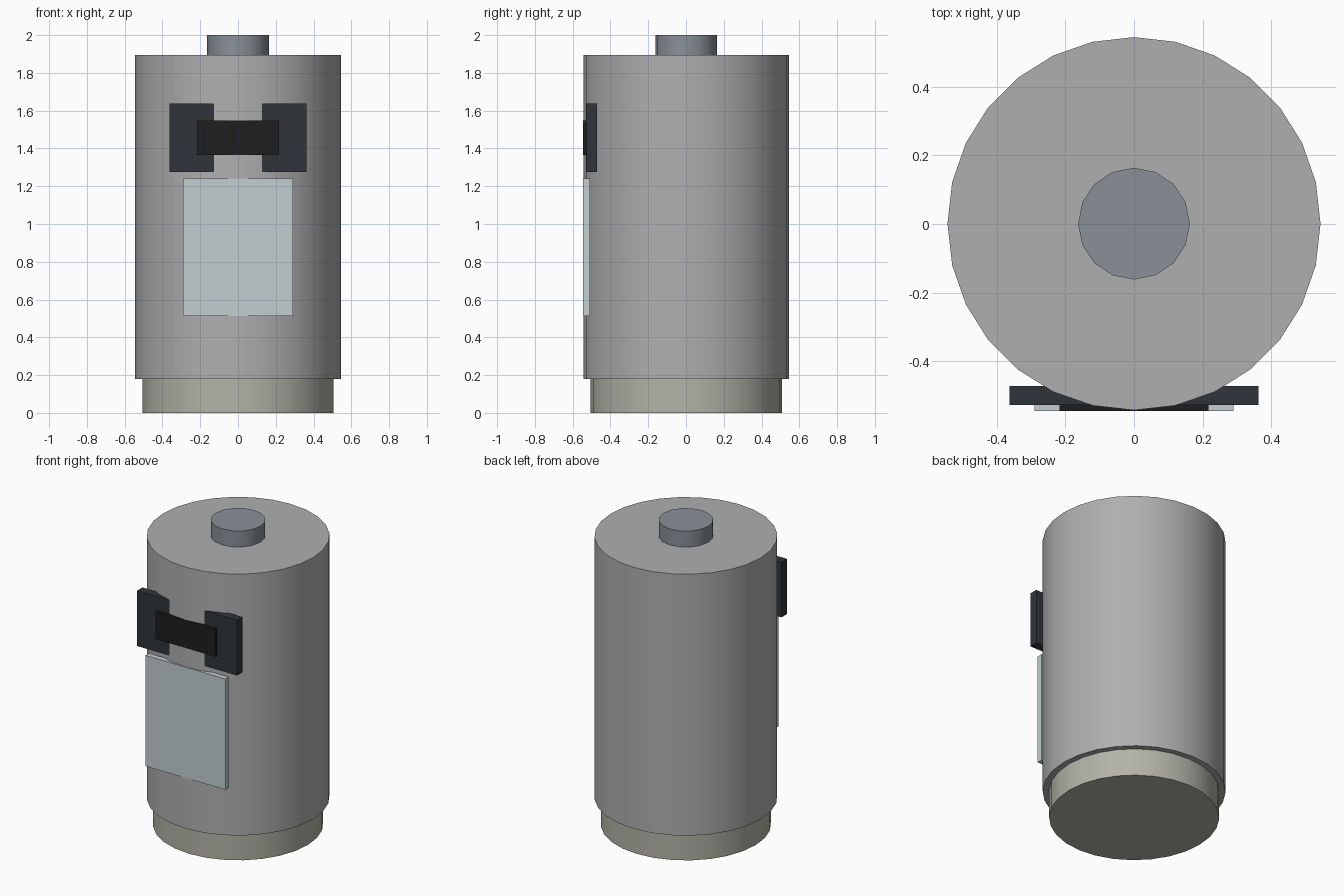
import bpy
import math

if "Cube" in bpy.data.objects:
    bpy.data.objects.remove(bpy.data.objects["Cube"])


def paint(obj, name, rgb):
    mat = bpy.data.materials.new(name)
    mat.diffuse_color = (*rgb, 1.0)
    mat.use_nodes = True
    mat.node_tree.nodes["Principled BSDF"].inputs["Base Color"].default_value = mat.diffuse_color
    obj.data.materials.append(mat)


def cylinder(name, sides, radius, z0, z1, y=0.001):
    bpy.ops.mesh.primitive_cylinder_add(vertices=sides, radius=radius, depth=z1 - z0,
                                        location=(0, y, (z0 + z1) / 2))
    obj = bpy.context.object
    obj.name = name
    bpy.ops.object.shade_smooth_by_angle(angle=math.radians(35))
    return obj


def box(name, width, y0, y1, z0, z1):
    bpy.ops.mesh.primitive_cube_add(size=1, location=(0, (y0 + y1) / 2, (z0 + z1) / 2))
    obj = bpy.context.object
    obj.name = name
    obj.scale = (width, y1 - y0, z1 - z0)
    bpy.ops.object.transform_apply(location=False, rotation=False, scale=True)
    return obj


# Canister: recessed foot, main drum and top cap
foot = cylinder("foot", 28, 0.506, 0.0, 0.18)
paint(foot, "foot_grey", (0.45, 0.45, 0.39))
drum = cylinder("drum", 28, 0.544, 0.18, 1.895)
paint(drum, "drum_grey", (0.43, 0.43, 0.43))
cap = cylinder("top_cap", 16, 0.163, 1.895, 2.0)
paint(cap, "cap_grey", (0.25, 0.28, 0.31))

# Front panels: the drum wall bulges through the middle of the dark plate
plate = box("dark_plate", 0.725, -0.5275, -0.472, 1.275, 1.638)
paint(plate, "plate_dark", (0.03, 0.035, 0.043))
band = box("black_band", 0.435, -0.545, -0.509, 1.366, 1.548)
paint(band, "band_black", (0.013, 0.013, 0.014))
label = box("label_panel", 0.58, -0.545, -0.509, 0.513, 1.24)
paint(label, "label_pale", (0.55, 0.62, 0.63))
